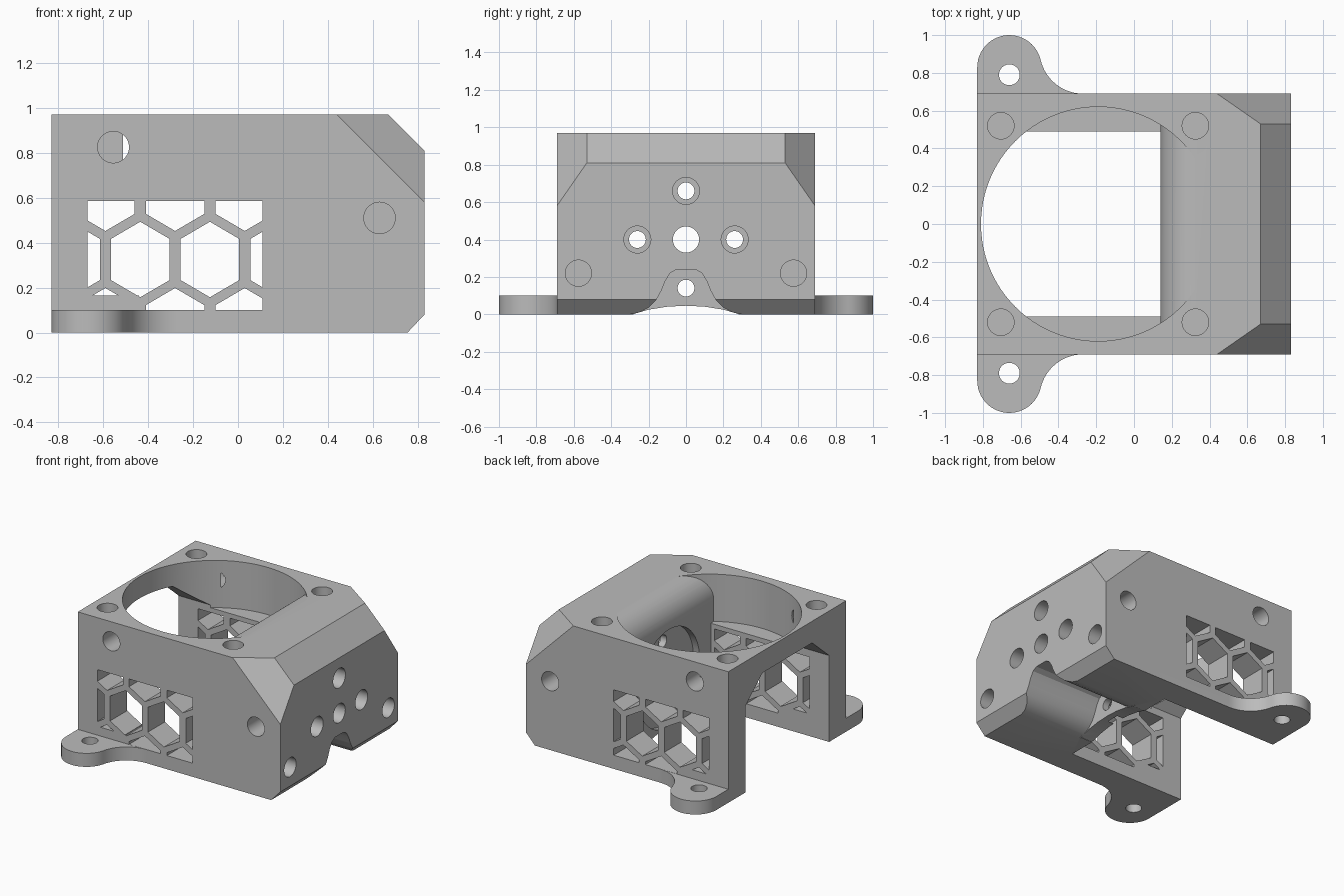
import bpy, bmesh
from math import sin, cos, pi, radians

if "Cube" in bpy.data.objects:
    bpy.data.objects.remove(bpy.data.objects["Cube"])

grey = bpy.data.materials.new("plain_grey")
grey.use_nodes = True
grey.diffuse_color = (0.5, 0.5, 0.5, 1)
grey.node_tree.nodes["Principled BSDF"].inputs["Base Color"].default_value = (0.5, 0.5, 0.5, 1)


def arc(u, v, r, a0, a1, n):
    angles = [radians(a0 + (a1 - a0) * i / n) for i in range(n + 1)]
    return [(u + r * cos(a), v + r * sin(a)) for a in angles]


def circle(u, v, r, n=40):
    return arc(u, v, r, 0, 360, n)[:-1]


def mirrored(half):
    """Close a profile that is symmetrical about u = 0."""
    return half + [(-u, v) for u, v in reversed(half) if u]


def prism(name, outlines, axis, lo, hi):
    """Extrude one or more flat outlines along an axis."""
    place = {"x": lambda u, v, w: (w, u, v),
             "y": lambda u, v, w: (u, w, v),
             "z": lambda u, v, w: (u, v, w)}[axis]
    bm = bmesh.new()
    for pts in outlines:
        low = [bm.verts.new(place(u, v, lo)) for u, v in pts]
        high = [bm.verts.new(place(u, v, hi)) for u, v in pts]
        bm.faces.new(low)
        bm.faces.new(high[::-1])
        for i in range(len(pts)):
            j = (i + 1) % len(pts)
            bm.faces.new((low[i], high[i], high[j], low[j]))
    bmesh.ops.recalc_face_normals(bm, faces=bm.faces)
    mesh = bpy.data.meshes.new(name)
    bm.to_mesh(mesh)
    bm.free()
    obj = bpy.data.objects.new(name, mesh)
    bpy.context.collection.objects.link(obj)
    return obj


def combine(target, tool, operation="DIFFERENCE"):
    mod = target.modifiers.new("combine", "BOOLEAN")
    mod.operation = operation
    mod.solver = "EXACT"
    mod.object = tool
    bpy.context.view_layer.objects.active = target
    bpy.ops.object.modifier_apply(modifier=mod.name)
    bpy.data.objects.remove(tool)


# Housing block with chamfered end
W, H = 0.69, 0.97
body = prism("fan_and_motor_housing",
             [[(-0.83, 0), (0.755, 0), (0.83, 0.08), (0.83, 0.81), (0.67, H), (-0.83, H)]],
             "y", -W, W)
body.data.materials.append(grey)

# Slanted corner cuts
bm = bmesh.new()
bm.from_mesh(body.data)
for s in (-1, 1):
    cut = bmesh.ops.bisect_plane(bm, geom=bm.verts[:] + bm.edges[:] + bm.faces[:],
                                 plane_co=(0.44, s * W, H), plane_no=(1, s * 1.4375, 1),
                                 clear_outer=True)
    rim = [e for e in cut["geom_cut"] if isinstance(e, bmesh.types.BMEdge)]
    bmesh.ops.edgeloop_fill(bm, edges=rim)
bmesh.ops.recalc_face_normals(bm, faces=bm.faces)
bm.to_mesh(body.data)
bm.free()

# Mounting ears with a screw hole each
for s in (-1, 1):
    outline = [(-0.27, 0.6)] + arc(-0.27, 0.92, 0.23, 270, 192, 14)
    outline += arc(-0.66, 0.83, 0.17, 10, 180, 24) + [(-0.83, 0.6)]
    ear = prism("ear", [[(x, s * y) for x, y in outline]], "z", 0, 0.1)
    combine(body, ear, "UNION")
ears = [circle(-0.66, s * 0.79, 0.055) for s in (-1, 1)]
combine(body, prism("ear_holes", ears, "z", -0.1, 0.2))

# Round fan bore, stopped by the rounded motor wall
bore = prism("bore", [circle(-0.19, 0, 0.62, 96)], "z", 0.62, 1.1)
wall = [(0.14, 0.3)] + arc(0.33, 0.7802, 0.19, 180, 90, 20) + [(1, 0.9702), (1, 0.3)]
combine(bore, prism("motor_wall", [wall], "y", -1, 1))
combine(body, bore)

# Open cavity with sloped shoulders
cavity = mirrored([(0.49, -0.1), (0.49, 0.64), (0.29, 0.81)])
combine(body, prism("cavity", [cavity], "x", -1, 0.14))

# Round motor recess, its screw holes and shaft hole
combine(body, prism("motor_recess", [circle(0, 0.4, 0.36, 64)], "x", 0.05, 0.19))
screws = [(0, 0.66), (-0.26, 0.4), (0.26, 0.4), (0, 0.14)]
combine(body, prism("shaft_hole", [circle(0, 0.4, 0.07)], "x", 0.05, 1))
combine(body, prism("screw_holes", [circle(y, z, 0.045) for y, z in screws], "x", 0.05, 1))
combine(body, prism("screw_heads", [circle(y, z, 0.072) for y, z in screws[:3]], "x", 0.24, 1))

# Bell-shaped channel under the motor and shallow wire arch
bell = mirrored([(0.3, -0.05), (0.3, 0), (0.25, 0.01), (0.2, 0.035), (0.16, 0.075),
                 (0.13, 0.13), (0.11, 0.18), (0.085, 0.22), (0.05, 0.24)])
combine(body, prism("bell_channel", [bell], "x", 0.24, 1))
arch = mirrored([(0.28, -0.05), (0.28, 0.002), (0.2, 0.025), (0.1, 0.041), (0, 0.046)])
combine(body, prism("wire_arch", [arch], "x", 0.05, 0.5))

# Honeycomb windows through both side walls
cells = []
for row, (z, shift) in enumerate([(0.03, 0.155), (0.325, 0), (0.62, 0.155)]):
    for col in range(-1, 3):
        x = -0.435 + 0.31 * col + shift
        cells.append([(x, z + 0.168), (x - 0.13, z + 0.092), (x - 0.13, z - 0.092),
                      (x, z - 0.168), (x + 0.13, z - 0.092), (x + 0.13, z + 0.092)])
honeycomb = prism("honeycomb", cells, "y", -0.9, 0.9)
frame = [(-0.67, 0.165), (-0.44, 0.165), (-0.44, 0.101), (0.11, 0.101),
         (0.11, 0.585), (-0.67, 0.585)]
combine(honeycomb, prism("window_frame", [frame], "y", -0.8, 0.8), "INTERSECT")
combine(body, honeycomb)

# Blind magnet holes on the top, the sides and the end
DEEP = 0.16
tops = [circle(x, y, 0.07) for x in (-0.705, 0.325) for y in (-0.52, 0.52)]
combine(body, prism("top_holes", tops, "z", H - DEEP, 1.1))
sides = [circle(-0.555, 0.825, 0.07), circle(0.63, 0.51, 0.07)]
for s in (-1, 1):
    combine(body, prism("side_holes", sides, "y", *sorted((s * (W - DEEP), s))))
ends = [circle(s * 0.575, 0.22, 0.07) for s in (-1, 1)]
combine(body, prism("end_holes", ends, "x", 0.83 - DEEP, 1))

# Smooth the round walls, keep edges sharp
bpy.ops.object.select_all(action="DESELECT")
body.select_set(True)
bpy.context.view_layer.objects.active = body
bpy.ops.object.shade_smooth_by_angle(angle=radians(25))
